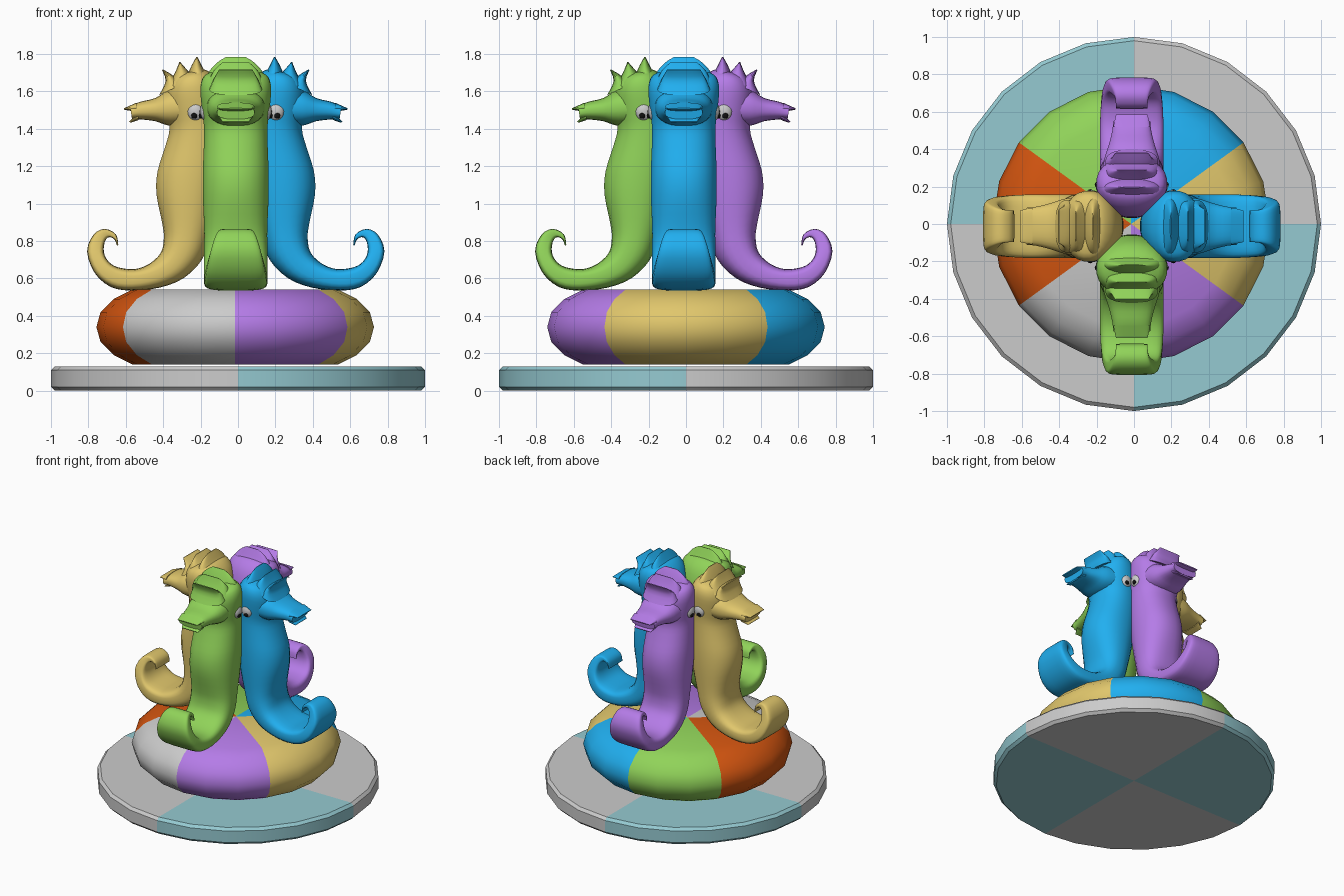
import bpy, bmesh
from math import sin, cos, pi, radians, degrees
from mathutils import Vector, Matrix

if "Cube" in bpy.data.objects:
    bpy.data.objects.remove(bpy.data.objects["Cube"])

COLORS = {
    "blue": (0.015, 0.43, 0.87), "green": (0.28, 0.65, 0.10), "yellow": (0.75, 0.57, 0.15),
    "purple": (0.46, 0.20, 0.80), "orange": (0.65, 0.09, 0.005),
    "pale_blue": (0.30, 0.59, 0.64), "black": (0.005, 0.005, 0.005),
}
MATS = {"grey": None}
for name, rgb in COLORS.items():
    MATS[name] = bpy.data.materials.new(name)
    MATS[name].diffuse_color = (*rgb, 1)


def finish(bm, name, colors, angle=40):
    bmesh.ops.recalc_face_normals(bm, faces=bm.faces[:])
    me = bpy.data.meshes.new(name)
    bm.to_mesh(me)
    bm.free()
    for c in colors:
        me.materials.append(MATS[c])
    ob = bpy.data.objects.new(name, me)
    bpy.context.collection.objects.link(ob)
    bpy.ops.object.select_all(action='DESELECT')
    ob.select_set(True)
    bpy.context.view_layer.objects.active = ob
    bpy.ops.object.shade_smooth_by_angle(angle=radians(angle))
    return ob


def lathe(name, profile, n, sectors, x0=0.0):
    """Closed turned solid; sectors = [(end angle in degrees, colour)]."""
    bm = bmesh.new()
    rings = [[bm.verts.new((x0 + r * cos(2 * pi * i / n), r * sin(2 * pi * i / n), z))
              for i in range(n)] for r, z in profile]
    poles = [bm.verts.new((x0, 0, profile[k][1])) for k in (0, -1)]
    for i in range(n):
        j = (i + 1) % n
        mid = 360 * (i + 0.5) / n
        idx = next(k for k, s in enumerate(sectors) if mid < s[0])
        faces = [bm.faces.new((poles[0], rings[0][i], rings[0][j])),
                 bm.faces.new((poles[1], rings[-1][i], rings[-1][j]))]
        faces += [bm.faces.new((a[i], a[j], b[j], b[i])) for a, b in zip(rings, rings[1:])]
        for f in faces:
            f.material_index = idx
    return finish(bm, name, [s[1] for s in sectors])


def catmull(rows, steps):
    out = []
    for i in range(len(rows) - 1):
        p0, p1 = rows[max(i - 1, 0)], rows[i]
        p2, p3 = rows[i + 1], rows[min(i + 2, len(rows) - 1)]
        for s in range(steps):
            t = s / steps
            out.append([0.5 * (2 * b + (c - a) * t + (2 * a - 5 * b + 4 * c - d) * t * t
                               + (3 * b - a - 3 * c + d) * t ** 3)
                        for a, b, c, d in zip(p0, p1, p2, p3)])
    return out + [rows[-1]]


def loft(bm, rows, steps=3, n=24):
    """rows: front x, front z, back x, back z, half width, roundness (1 = ellipse)."""
    def spow(v, p):
        return (1 if v >= 0 else -1) * abs(v) ** p
    rings = []
    for fx, fz, bx, bz, w, p in catmull(rows, steps):
        c = Vector(((fx + bx) / 2, 0, (fz + bz) / 2))
        h = Vector(((fx - bx) / 2, 0, (fz - bz) / 2))
        ring = []
        for k in range(n):
            a = 2 * pi * (k + 0.5) / n
            ring.append(bm.verts.new(c + h * spow(cos(a), p) + Vector((0, w * spow(sin(a), p), 0))))
        rings.append(ring)
    for r, q in zip(rings, rings[1:]):
        for k in range(n):
            m = (k + 1) % n
            bm.faces.new((r[k], r[m], q[m], q[k]))
    bm.faces.new(rings[0])
    bm.faces.new(rings[-1])


# Round base plate in quadrants
lathe("base_plate", [(0.98, 0), (1, 0.02), (1, 0.11), (0.98, 0.13)], 24,
      [(90, "grey"), (180, "pale_blue"), (270, "grey"), (360, "pale_blue")])

# Striped float ring
lathe("float_ring", [(0.55, 0.14), (0.65, 0.19), (0.72, 0.26), (0.742, 0.34),
                     (0.72, 0.42), (0.65, 0.49), (0.55, 0.54)], 20,
      [(36, "yellow"), (90, "blue"), (144, "green"), (216, "orange"),
       (270, "grey"), (324, "purple"), (360, "yellow")], x0=-0.015)

# Curled tail, body and head of one seahorse, facing +x
BODY = [
    (.625, .775, .618, .778, .085, .4), (.64, .81, .63, .835, .085, .4),
    (.67, .82, .69, .865, .09, .4), (.69, .795, .75, .835, .11, .4),
    (.695, .74, .785, .745, .135, .4), (.67, .69, .745, .63, .155, .4),
    (.62, .66, .66, .555, .165, .45), (.53, .65, .55, .535, .17, .5),
    (.45, .68, .40, .55, .17, .6), (.39, .74, .27, .60, .17, .7),
    (.375, .82, .17, .70, .17, .8), (.385, .90, .12, .84, .17, .85),
    (.415, 1.05, .07, 1.03, .177, .9), (.41, 1.17, .045, 1.18, .177, .9),
    (.37, 1.3, .035, 1.32, .172, .9), (.345, 1.4, .035, 1.45, .172, .9),
    (.36, 1.5, .045, 1.55, .184, .9), (.36, 1.6, .08, 1.65, .19, .9),
    (.33, 1.665, .13, 1.705, .165, .9), (.29, 1.69, .17, 1.72, .1, .9)]
SNOUT = [
    (.22, 1.62, .22, 1.42, .16, .85), (.34, 1.61, .34, 1.415, .15, .85),
    (.42, 1.565, .42, 1.44, .125, .8), (.5, 1.545, .5, 1.45, .105, .75),
    (.555, 1.522, .545, 1.452, .1, .7)]
# Lips and the three crown ridges
DETAILS = [
    [(.52, 1.54, .52, 1.49, .1, .7), (.588, 1.51, .586, 1.502, .085, .7)],
    [(.51, 1.48, .51, 1.447, .09, .7), (.56, 1.44, .553, 1.432, .07, .7)],
    [(.26, 1.66, .09, 1.62, .175, .9), (.235, 1.72, .15, 1.70, .14, .9),
     (.215, 1.76, .18, 1.755, .095, .9), (.2, 1.785, .195, 1.785, .05, .9)],
    [(.36, 1.62, .20, 1.66, .15, .8), (.315, 1.70, .25, 1.715, .12, .8),
     (.292, 1.757, .287, 1.757, .07, .8)],
    [(.40, 1.58, .27, 1.64, .14, .8), (.365, 1.655, .325, 1.685, .115, .8),
     (.385, 1.715, .378, 1.717, .09, .8)]]


def ball(bm, center, radii):
    m = Matrix.Translation(center) @ Matrix.Diagonal((*radii, 1))
    bmesh.ops.create_uvsphere(bm, u_segments=16, v_segments=10, radius=1, matrix=m)


# Four seahorses back to back, each with a pair of eyes and pupils
for k, color in enumerate(["blue", "purple", "yellow", "green"]):
    turn = Matrix.Translation((-0.012, -0.012, 0)) @ Matrix.Rotation(k * pi / 2, 4, 'Z') \
        @ Matrix.Translation((0.01, 0, 0))
    bm = bmesh.new()
    loft(bm, BODY)
    loft(bm, SNOUT)
    for rows in DETAILS:
        loft(bm, rows)
    eyes, pupils = bmesh.new(), bmesh.new()
    for s in (-1, 1):
        ball(eyes, (0.205, s * 0.163, 1.493), (0.045, 0.03, 0.05))
        ball(pupils, (0.212, s * 0.186, 1.47), (0.016, 0.012, 0.016))
    for mesh, part, col in ((bm, "seahorse", color), (eyes, "eyes", "grey"), (pupils, "pupils", "black")):
        ob = finish(mesh, f"{color}_{part}", [col])
        ob.matrix_world = turn

for m in bpy.data.materials:
    if m.users and not m.is_grease_pencil:
        m.use_nodes = True
        m.node_tree.nodes["Principled BSDF"].inputs["Base Color"].default_value = m.diffuse_color
